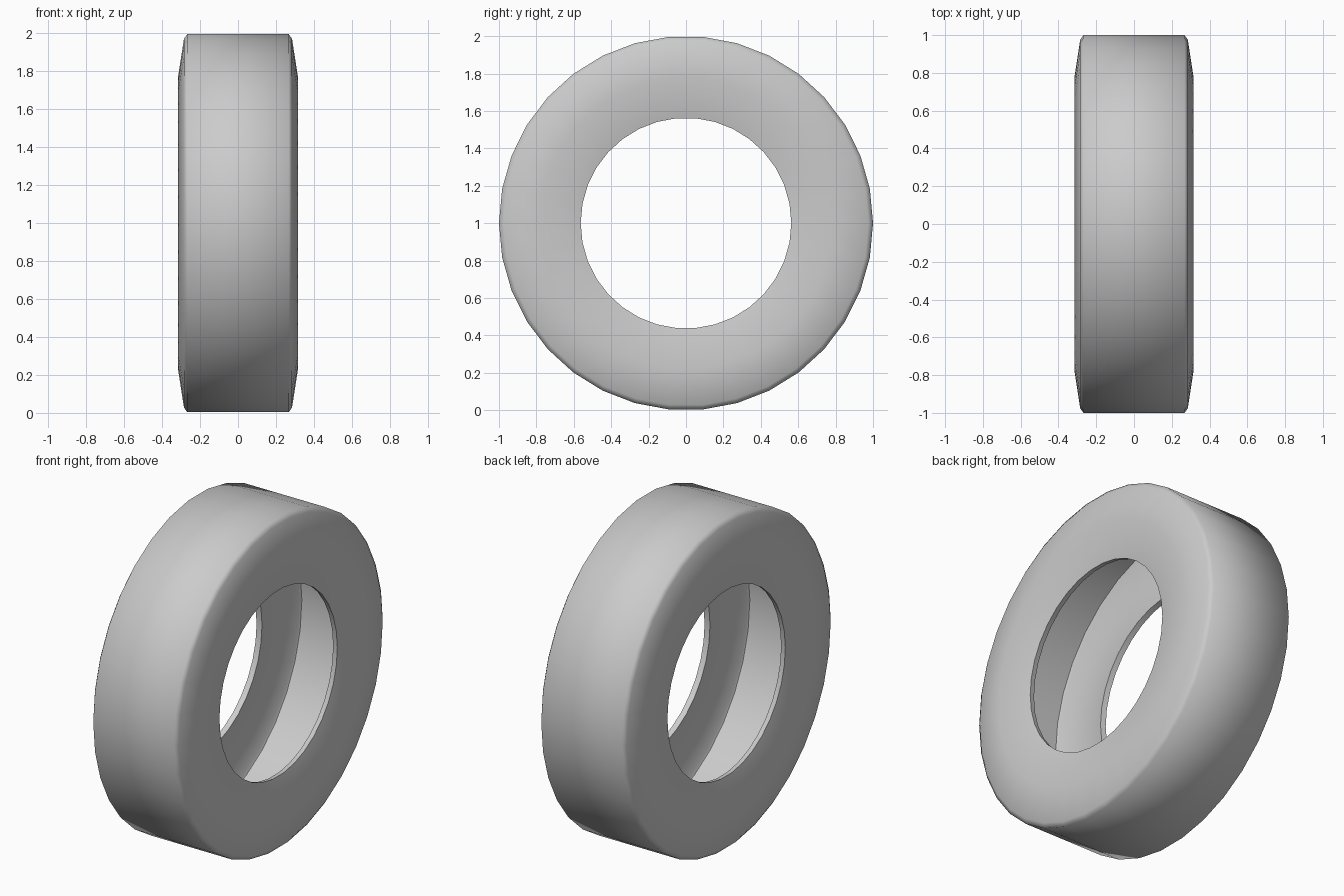
import bpy, bmesh
from math import sin, cos, pi, radians

if "Cube" in bpy.data.objects:
    bpy.data.objects.remove(bpy.data.objects["Cube"])

SEGMENTS = 34
CENTRE_Z = 1.0

# Half cross-section (x, radius): outer skin from tread to bead, then inner skin back
outer = [(0.268, 1.0), (0.285, 0.975), (0.315, 0.78), (0.27, 0.563)]
inner = [(0.238, 0.569), (0.279, 0.775), (0.252, 0.945), (0.245, 0.96)]
half = outer + inner
profile = half + [(-x, r) for x, r in reversed(half)]


def lathe_x(name, section, segments):
    """Revolve a closed (x, radius) section around the x axis."""
    bm = bmesh.new()
    rings = []
    for i in range(segments):
        a = 2 * pi * i / segments
        rings.append([bm.verts.new((x, r * cos(a), r * sin(a))) for x, r in section])
    n = len(section)
    for i in range(segments):
        a, b = rings[i], rings[(i + 1) % segments]
        for j in range(n):
            k = (j + 1) % n
            bm.faces.new((a[j], a[k], b[k], b[j]))
    bmesh.ops.recalc_face_normals(bm, faces=bm.faces[:])
    mesh = bpy.data.meshes.new(name)
    bm.to_mesh(mesh)
    bm.free()
    obj = bpy.data.objects.new(name, mesh)
    bpy.context.collection.objects.link(obj)
    return obj


# Hollow tire, smooth with sharp bead lips
tire = lathe_x("tire", profile, SEGMENTS)
tire.location.z = CENTRE_Z
bpy.context.view_layer.objects.active = tire
tire.select_set(True)
bpy.ops.object.shade_smooth_by_angle(angle=radians(60))
